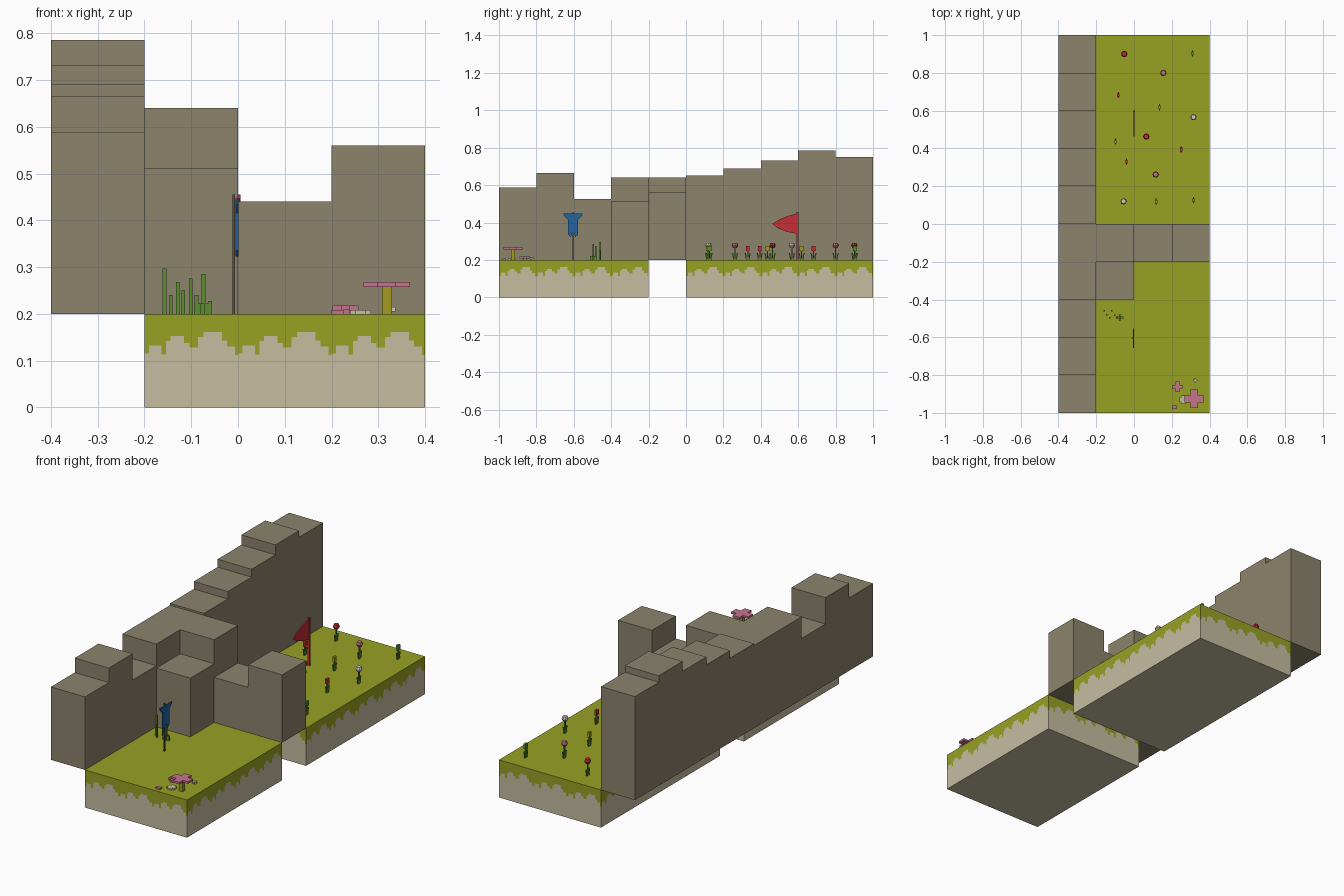
import bpy, bmesh, math, random
from mathutils import Matrix, Vector

if "Cube" in bpy.data.objects:
    bpy.data.objects.remove(bpy.data.objects["Cube"])

random.seed(4)


def material(name, r, g, b):
    m = bpy.data.materials.new(name)
    lin = [((c / 255 + 0.055) / 1.055) ** 2.4 for c in (r, g, b)]
    m.diffuse_color = (*lin, 1)
    m.use_nodes = True
    m.node_tree.nodes["Principled BSDF"].inputs["Base Color"].default_value = m.diffuse_color
    return m


ROCK = material("rock grey brown", 139, 131, 108)
GRASS = material("grass green", 151, 161, 36)
SAND = material("sand", 197, 189, 161)
LEAF = material("leaf green", 92, 142, 48)
RED = material("red", 196, 46, 54)
PINK = material("pink", 196, 116, 140)
WHITE = material("off white", 212, 206, 200)
BLUE = material("blue", 38, 98, 160)
YELLOW = material("olive yellow", 164, 154, 32)
WOOD = material("dark wood", 92, 80, 68)


def finish(name, bm, mats):
    me = bpy.data.meshes.new(name)
    bm.normal_update()
    bm.to_mesh(me)
    bm.free()
    for m in mats:
        me.materials.append(m)
    ob = bpy.data.objects.new(name, me)
    bpy.context.collection.objects.link(ob)
    return ob


def box(bm, x0, x1, y0, y1, z0, z1, mat=0):
    """Axis-aligned box given by its limits."""
    mtx = Matrix.Translation(((x0 + x1) / 2, (y0 + y1) / 2, (z0 + z1) / 2)) \
        @ Matrix.Diagonal((x1 - x0, y1 - y0, z1 - z0, 1))
    vs = bmesh.ops.create_cube(bm, size=1, matrix=mtx)["verts"]
    for f in {f for v in vs for f in v.link_faces}:
        f.material_index = mat


def plate(bm, outline, x, thick, mat=0):
    """Thin upright plate from a (y, z) outline."""
    f = bm.faces.new([bm.verts.new((x - thick / 2, y, z)) for y, z in outline])
    f.material_index = mat
    new = bmesh.ops.extrude_face_region(bm, geom=[f])["geom"]
    bmesh.ops.translate(bm, vec=(thick, 0, 0),
                        verts=[v for v in new if isinstance(v, bmesh.types.BMVert)])
    bmesh.ops.recalc_face_normals(bm, faces=bm.faces[:])


def cross(bm, x, y, z0, z1, r, w, mat=0):
    """Plus-shaped slab."""
    box(bm, x - r, x + r, y - w, y + w, z0, z1, mat)
    box(bm, x - w, x + w, y - r, y - w, z0, z1, mat)
    box(bm, x - w, x + w, y + w, y + r, z0, z1, mat)


# Ground slabs: sand sides with a ragged grass fringe repeating every 0.2
FRINGE = [(0, .115), (.05, .132), (.18, .113), (.23, .142), (.28, .152), (.42, .137),
          (.48, .128), (.57, .15), (.63, .161), (.83, .143), (.88, .13), (.97, .112), (1, 0)]


def ground(name, x0, x1, y0, y1):
    bm = bmesh.new()

    def quad(pts, mat):
        bm.faces.new([bm.verts.new(p) for p in pts]).material_index = mat
    c = [Vector((x0, y0, 0)), Vector((x1, y0, 0)), Vector((x1, y1, 0)), Vector((x0, y1, 0))]
    quad([p + Vector((0, 0, .2)) for p in c], 0)
    quad(c[::-1], 1)
    for i in range(4):
        a, b = c[i], c[(i + 1) % 4]
        d = (b - a).normalized()
        for t in range(round((b - a).length / .2)):
            for (u, h), (v, _) in zip(FRINGE, FRINGE[1:]):
                p, q = a + d * .2 * (t + u), a + d * .2 * (t + v)
                for lo, hi, mat in ((0, h, 1), (h, .2, 0)):
                    quad([(p.x, p.y, lo), (q.x, q.y, lo), (q.x, q.y, hi), (p.x, p.y, hi)], mat)
    bmesh.ops.remove_doubles(bm, verts=bm.verts[:], dist=1e-5)
    finish(name, bm, [GRASS, SAND])


ground("front_ground", -.2, .4, -1, -.2)
ground("back_ground", -.2, .4, 0, 1)

# Long stepped cliff along the left side
bm = bmesh.new()
for i, h in enumerate([.588, .665, .525, .64, .64, .65, .69, .732, .785, .75]):
    box(bm, -.4, -.2, -1 + .2 * i, -.8 + .2 * i, .2, h)
finish("side_cliff", bm, [ROCK])

# Cliff crossing between the two grounds
bm = bmesh.new()
for x, y, h in [(-.2, -.4, .512), (-.2, -.2, .64), (0, -.2, .44), (.2, -.2, .56)]:
    box(bm, x, x + .2, y, y + .2, .2, h)
finish("cross_cliff", bm, [ROCK])

# Blue banner on a pole
bm = bmesh.new()
half = [(.052, .447), (.046, .435), (.026, .415), (.026, .335), (.012, .322), (.004, .345)]
outline = half + [(-y, z) for y, z in half[::-1]]
plate(bm, [(y - .604, z) for y, z in outline], -.002, .006)
box(bm, -.012, -.006, -.607, -.601, .2, .455, 1)
finish("blue_banner", bm, [BLUE, WOOD])

# Red pennant on a pole
bm = bmesh.new()
plate(bm, [(.592, .34), (.592, .447), (.55, .437), (.5, .417), (.462, .393),
           (.49, .37), (.54, .35)], 0, .006)
box(bm, -.005, .005, .592, .602, .2, .455)
finish("red_pennant", bm, [RED])

# Mushroom with a plus-shaped cap, and small ones around it
bm = bmesh.new()
cross(bm, .318, -.925, .257, .268, .05, .02)
box(bm, .308, .329, -.935, -.915, .2, .257, 1)
finish("large_mushroom", bm, [PINK, YELLOW])
bm = bmesh.new()
cross(bm, .23, -.862, .208, .218, .028, .01)
box(bm, .222, .238, -.87, -.854, .2, .208)
box(bm, .2, .226, -.98, -.962, .2, .208)
cross(bm, .262, -.93, .2, .208, .022, .012, 1)
cross(bm, .325, -.828, .205, .214, .012, .004, 2)
box(bm, .322, .328, -.831, -.825, .2, .205, 2)
finish("small_mushrooms", bm, [PINK, SAND, WHITE])

# Clump of reeds
bm = bmesh.new()
reeds = [(-.157, .297), (-.144, .24), (-.129, .268), (-.117, .25),
         (-.101, .275), (-.089, .24), (-.074, .285), (-.06, .227)]
for i, (x, top) in enumerate(reeds):
    y = -.495 if x > -.08 else -.455 - .04 * (i % 3) / 2 + random.uniform(-.008, .008)
    box(bm, x - .004, x + .004, y - .004, y + .004, .2, top)
cross(bm, -.076, -.495, .2, .222, .018, .004)
finish("reeds", bm, [LEAF])


# Flowers: a stem, two spread leaves and a round or narrow bloom
def flower(name, x, y, mat, round_head):
    bm = bmesh.new()
    top = .272 if round_head else .25
    box(bm, x - .003, x + .003, y - .003, y + .003, .2, top)
    for s in (-1, 1):
        plate(bm, [(y + s * .002, .2), (y + s * .009, .2), (y + s * .016, .236),
                   (y + s * .010, .236)], x, .006)
    if round_head:
        bmesh.ops.create_cone(bm, cap_ends=True, segments=8, radius1=.010, radius2=.017,
                              depth=.012, matrix=Matrix.Translation((x, y, .27)))
        bmesh.ops.create_cone(bm, cap_ends=True, segments=8, radius1=.017, radius2=.012,
                              depth=.014, matrix=Matrix.Translation((x, y, .283)))
        for f in bm.faces:
            if f.calc_center_median().z > .262 and len(f.verts[0].link_faces) and \
                    max((v.co.xy - Vector((x, y))).length for v in f.verts) > .008:
                f.material_index = 1
    else:
        box(bm, x - .006, x + .006, y - .010, y + .010, .247, .275, 1)
    finish(name, bm, [LEAF, mat])


for i, (x, y, m) in enumerate([(-.052, .9, RED), (.155, .8, PINK), (.065, .463, RED),
                               (.315, .566, WHITE), (.115, .262, PINK), (-.055, .12, WHITE)]):
    flower(f"round_flower_{i + 1}", x, y, m, True)
for i, (x, y, m) in enumerate([(.31, .903, LEAF), (-.083, .682, RED), (.135, .618, YELLOW),
                               (-.098, .436, YELLOW), (.25, .394, RED), (-.04, .33, RED),
                               (.118, .118, YELLOW), (.315, .126, LEAF)]):
    flower(f"narrow_flower_{i + 1}", x, y, m, False)
